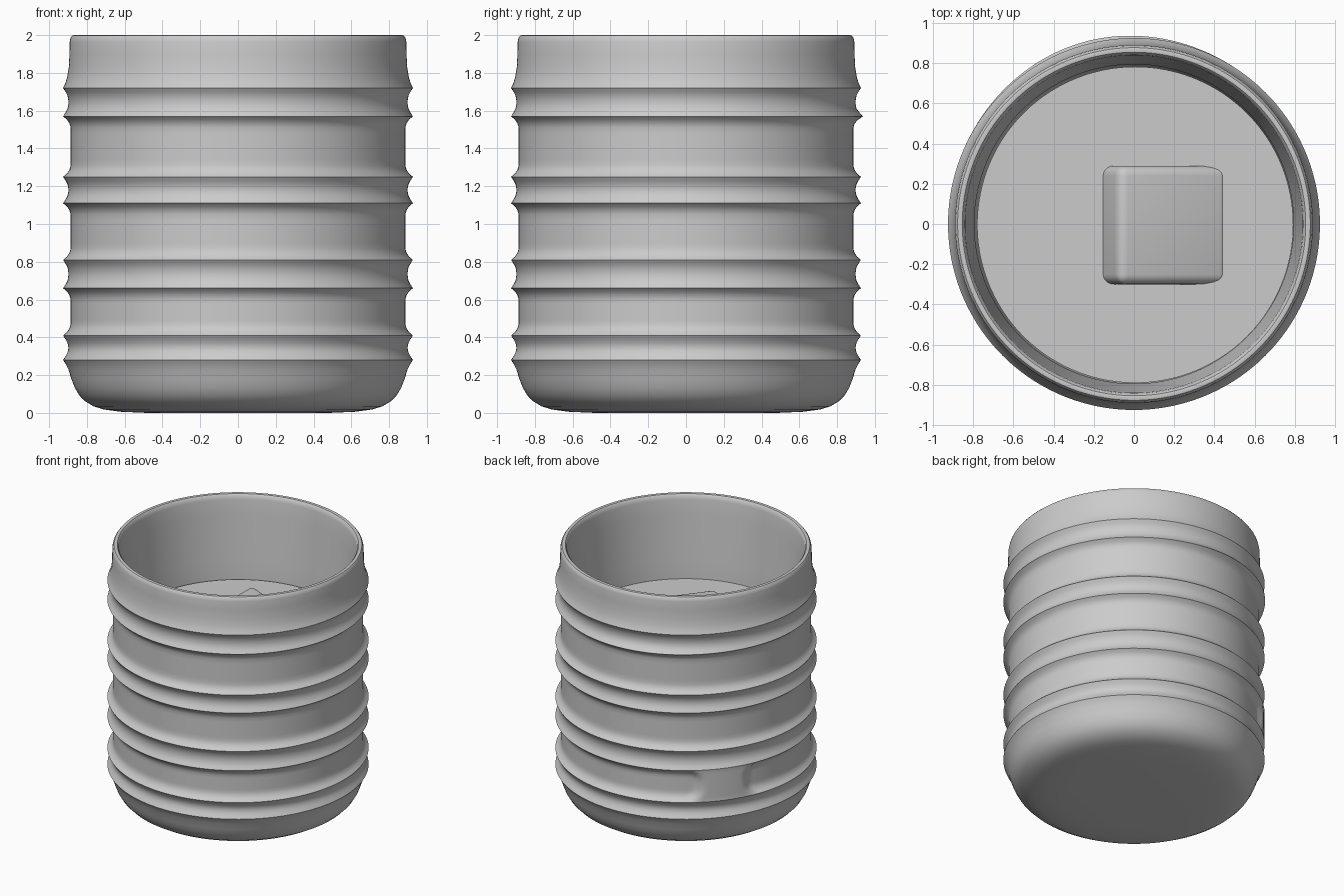
import bpy, bmesh, math

if "Cube" in bpy.data.objects:
    bpy.data.objects.remove(bpy.data.objects["Cube"])

SEG = 192
BRIDGE_ANGLE = math.radians(142)
LIP_ANGLE = math.radians(105)


def ang_dist(a, b):
    return abs((a - b + math.pi) % (2 * math.pi) - math.pi)


def smooth(t):
    t = max(0.0, min(1.0, t))
    return t * t * (3 - 2 * t)


def lathe(name, profile, radius_fn=None, centre=(0, 0)):
    """Revolve (radius, z) points, closing both ends with a flat cap."""
    bm = bmesh.new()
    rings = []
    for i, (r, z) in enumerate(profile):
        ring = []
        for k in range(SEG):
            a = 2 * math.pi * k / SEG
            rr = radius_fn(i, r, z, a) if radius_fn else r
            ring.append(bm.verts.new((centre[0] + rr * math.cos(a),
                                      centre[1] + rr * math.sin(a), z)))
        rings.append(ring)
    for lo, hi in zip(rings, rings[1:]):
        for k in range(SEG):
            n = (k + 1) % SEG
            bm.faces.new((lo[k], lo[n], hi[n], hi[k]))
    bm.faces.new(rings[0][::-1])
    bm.faces.new(rings[-1])
    bmesh.ops.recalc_face_normals(bm, faces=bm.faces)
    return finish(name, bm, 35)


def finish(name, bm, angle):
    me = bpy.data.meshes.new(name)
    bm.to_mesh(me)
    bm.free()
    ob = bpy.data.objects.new(name, me)
    bpy.context.collection.objects.link(ob)
    bpy.ops.object.select_all(action='DESELECT')
    ob.select_set(True)
    bpy.context.view_layer.objects.active = ob
    bpy.ops.object.shade_smooth_by_angle(angle=math.radians(angle))
    return ob


# Outer cup profile: rounded base, four pairs of ribs, plain collar
ribs = [(0.28, 0.41), (0.66, 0.81), (1.11, 1.25), (1.57, 1.72)]
outer = [(0.48, 0), (0.62, 0.006), (0.71, 0.018), (0.765, 0.035), (0.81, 0.062),
         (0.842, 0.095), (0.865, 0.135), (0.882, 0.18)]
for n, (a, b) in enumerate(ribs):
    mid = (a + b) / 2
    if n:
        gap0, gap1 = ribs[n - 1][1] + 0.06, a - 0.06
        outer += [(0.886, gap0 + (gap1 - gap0) * t / 6) for t in range(7)]
        outer += [(0.892, a - 0.038), (0.905, a - 0.018)]
    else:
        outer += [(0.898, a - 0.05), (0.913, a - 0.02)]
    outer += [(0.926, a), (0.912, a + 0.022), (0.902, a + 0.042), (0.897, mid),
              (0.902, b - 0.042), (0.912, b - 0.022), (0.926, b)]
    if n < 3:
        outer += [(0.905, b + 0.018), (0.892, b + 0.038)]
outer += [(0.914, 1.745), (0.904, 1.78), (0.896, 1.83), (0.892, 1.9),
          (0.891, 1.965), (0.887, 1.985), (0.878, 1.997), (0.868, 2.0)]
n_outer = len(outer)

# Rim and inner wall
inner = [(0.855, 1.997), (0.845, 1.985), (0.84, 1.96), (0.832, 1.85), (0.82, 1.7),
         (0.805, 1.5), (0.795, 1.36), (0.79, 0.4), (0.74, 0.16), (0.6, 0.1)]


def cup_radius(i, r, z, a):
    if i >= n_outer:
        return r
    # Raised bridge across the lowest wide groove
    if 0.41 < z < 0.66:
        t = abs(z - 0.535) / 0.125
        half = 0.16 + 0.09 * t ** 3
        w = 1 - smooth((ang_dist(a, BRIDGE_ANGLE) - half) / 0.07)
        r += (0.924 - r) * w
    # Slightly proud lip on the back of one upper rib
    w = 1 - smooth(ang_dist(a, LIP_ANGLE) / 0.9)
    return r + 0.014 * w * max(0, 1 - abs(z - 1.57) / 0.04)


lathe("cup", outer + inner, cup_radius)

# Drink surface inside the cup
lathe("drink", [(0.6, 0.12), (0.73, 0.18), (0.775, 0.4), (0.787, 1.36)], centre=(0.006, -0.004))

# Tilted floating ice cube
bm = bmesh.new()
bmesh.ops.create_cube(bm, size=0.59)
bmesh.ops.bevel(bm, geom=bm.edges[:], offset=0.05, segments=5, profile=0.5, affect='EDGES')
ice = finish("ice_cube", bm, 40)
ice.location = (0.093, -0.005, 1.18)
ice.rotation_euler = (0, math.radians(21), 0)
